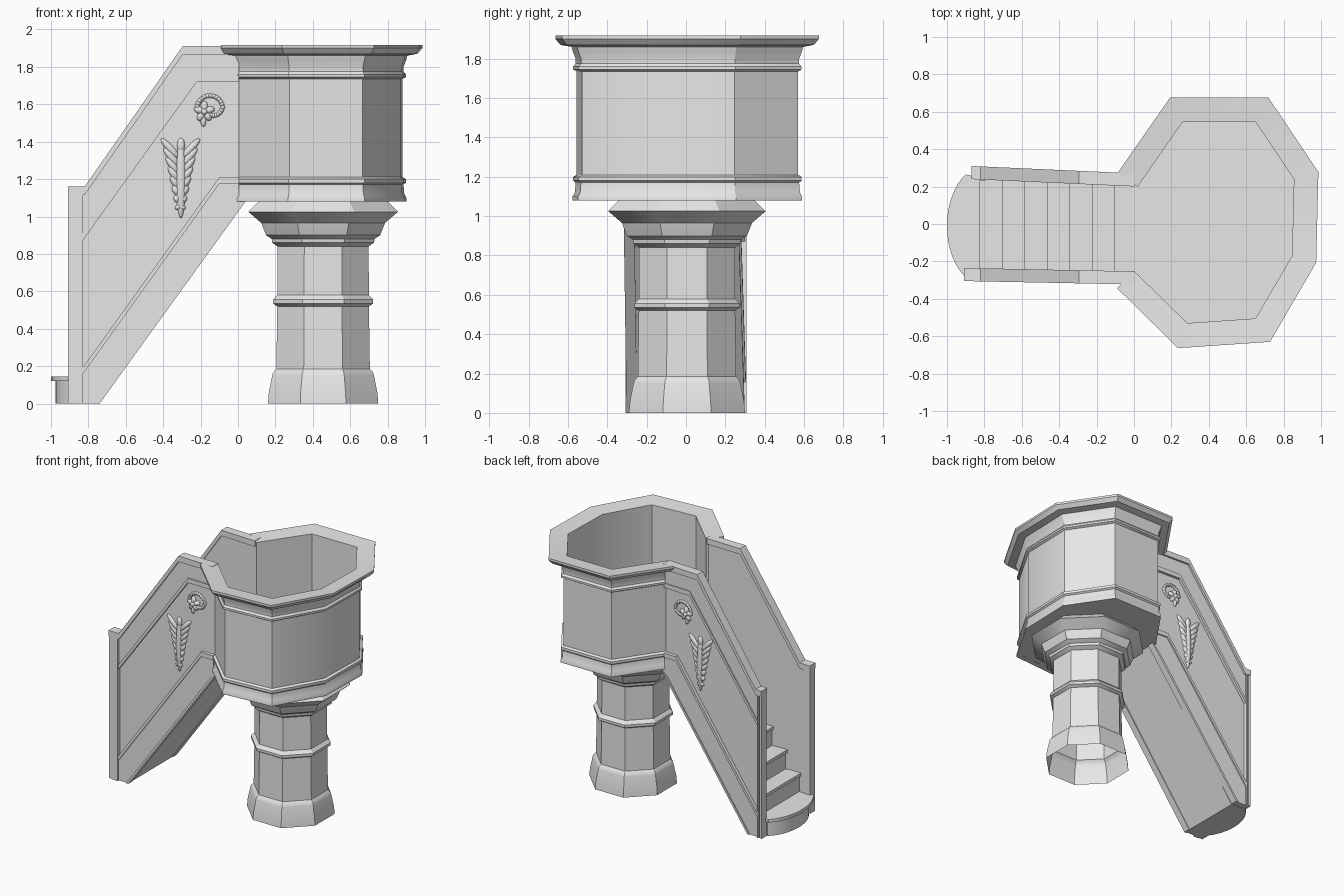
import bpy, bmesh, math
from mathutils import Vector, Matrix

if "Cube" in bpy.data.objects:
    bpy.data.objects.remove(bpy.data.objects["Cube"])

stone = bpy.data.materials.new("grey stone")
stone.use_nodes = True
stone.diffuse_color = (0.8, 0.8, 0.8, 1)
stone.node_tree.nodes["Principled BSDF"].inputs["Base Color"].default_value = (0.8, 0.8, 0.8, 1)


def finish(name, bm, angle=30):
    bmesh.ops.recalc_face_normals(bm, faces=bm.faces)
    mesh = bpy.data.meshes.new(name)
    bm.to_mesh(mesh)
    bm.free()
    mesh.materials.append(stone)
    ob = bpy.data.objects.new(name, mesh)
    bpy.context.collection.objects.link(ob)
    bpy.ops.object.select_all(action='DESELECT')
    ob.select_set(True)
    bpy.context.view_layer.objects.active = ob
    bpy.ops.object.shade_smooth_by_angle(angle=math.radians(angle))
    return ob


def add_solid(bm, bottom, top):
    """Close two matching outlines into a solid."""
    a = [bm.verts.new(p) for p in bottom]
    b = [bm.verts.new(p) for p in top]
    bm.faces.new(a)
    bm.faces.new(b)
    for i in range(len(a)):
        j = (i + 1) % len(a)
        bm.faces.new((a[i], a[j], b[j], b[i]))


def slab(name, outline, z0, z1):
    bm = bmesh.new()
    add_solid(bm, [(x, y, z0) for x, y in outline], [(x, y, z1) for x, y in outline])
    return finish(name, bm)


# Column: octagonal rings stacked along a (half width, height) profile
CX = 0.455
profile = [(.295, 0), (.29, .06), (.272, .15), (.268, .165), (.25, .185), (.245, .52),
           (.268, .535), (.268, .555), (.245, .58), (.243, .84), (.272, .86),
           (.275, .88), (.305, .90), (.325, .95), (.33, .965), (.40, 1.025), (.345, 1.08)]
bm = bmesh.new()
rings = []
for a, z in profile:
    r = a / math.cos(math.pi / 8)
    rings.append([bm.verts.new((CX + r * math.cos(math.pi * (k + .5) / 4),
                                .005 + r * math.sin(math.pi * (k + .5) / 4), z)) for k in range(8)])
for lo, hi in zip(rings, rings[1:]):
    for k in range(8):
        j = (k + 1) % 8
        bm.faces.new((lo[k], lo[j], hi[j], hi[k]))
bm.faces.new(rings[-1])
finish("column", bm)

# Basin: moulded wall swept around an open octagon, gap towards the stairs
plan = [Vector(p) for p in [(.02, .2), (.26, .545), (.65, .545), (.855, .24),
                            (.845, -.17), (.65, -.505), (.285, -.53), (0, -.25)]]


def offset_plan(d):
    normals = [Vector((-(b - a).y, (b - a).x)).normalized() for a, b in zip(plan, plan[1:])]
    out = []
    for i, p in enumerate(plan):
        n0, n1 = normals[max(i - 1, 0)], normals[min(i, len(normals) - 1)]
        out.append(p + (n0 + n1) * (d / (1 + n0.dot(n1))))
    return out


wall = [(0, 1.08), (.045, 1.08), (.045, 1.10), (.034, 1.12), (.03, 1.17), (.042, 1.18),
        (.042, 1.20), (.025, 1.21), (.025, 1.735), (.042, 1.745), (.042, 1.76), (.03, 1.775),
        (.03, 1.80), (.045, 1.84), (.05, 1.86), (.105, 1.87), (.13, 1.90), (.13, 1.917), (0, 1.905)]
bm = bmesh.new()
rows = [[bm.verts.new((p.x, p.y, z)) for p in offset_plan(d)] for d, z in wall]
for i in range(len(rows)):
    a, b = rows[i], rows[(i + 1) % len(rows)]
    for k in range(len(plan) - 1):
        bm.faces.new((a[k], a[k + 1], b[k + 1], b[k]))
for end in (0, -1):
    bm.faces.new([row[end] for row in rows])
finish("basin_wall", bm)
slab("basin_floor", offset_plan(.01), 1.081, 1.2)


# Stair walls: panels cut in side profile, set at a depth from the outer face
def outer_y(x, side):
    return -(.305 + (x + .91) * .02) if side < 0 else .31 - (x + .87) * .045


def panel(name, outline, d0, d1, side):
    bm = bmesh.new()
    add_solid(bm, *[[(x, outer_y(x, side) - side * d, z) for x, z in outline] for d in (d0, d1)])
    return finish(name, bm)


def strip(line, thick):
    return line + [(x, z - thick) for x, z in reversed(line)]


upper_line = [(-.835, .90), (-.22, 1.755), (.005, 1.755)]
lower_line = [(-.835, .185), (-.1, 1.21), (.005, 1.21)]
foot = [(.005, 1.08), (.04, 1.08), (-.74, 0)]


def leaf_blob(bm, x, z, side, length, width, depth, turn):
    """Flattened ball lying on the sunken panel."""
    y = outer_y(x, side) - side * .03
    mat = (Matrix.Translation((x, y, z)) @ Matrix.Rotation(turn, 4, 'Y')
           @ Matrix.Diagonal((width, depth, length, 1)))
    bmesh.ops.create_uvsphere(bm, u_segments=10, v_segments=8, radius=1, matrix=mat)


for side, tag, x0 in ((-1, "front", -.91), (1, "back", -.87)):
    crest = [(-.82, 1.16), (-.295, 1.912), (.005, 1.912)]
    panel(tag + "_stair_panel", [(-.85, 0), (-.85, 1.14)] + [(x, z - .02) for x, z in crest] + foot,
          .03, .06, side)
    panel(tag + "_coping", strip([(x0, 1.16)] + crest, .045), 0, .07, side)
    panel(tag + "_upper_fascia", [(-.835, 1.13)] + [(x, z - .03) for x, z in crest]
          + upper_line[::-1], .016, .05, side)
    panel(tag + "_upper_moulding", strip(upper_line, .035), .008, .05, side)
    panel(tag + "_lower_fascia", lower_line + foot + [(-.835, 0)], .014, .055, side)
    panel(tag + "_lower_moulding", strip(lower_line, .035), .004, .05, side)
    panel(tag + "_soffit_edge", [(-.835, 0), (-.76, 0), (-.025, 1.02), (.04, 1.08), (-.74, 0)][1:],
          .006, .05, side)
    # Newel post with a stepped edge
    panel(tag + "_post", [(x0, 0), (x0, 1.15), (-.85, 1.15), (-.85, 0)], .006, .065, side)
    panel(tag + "_post_face", [(x0 + .03, 0), (x0 + .03, 1.125), (-.83, 1.125), (-.83, 0)],
          0, .06, side)

    # Carved hanging leaf
    bm = bmesh.new()
    leaf_blob(bm, -.305, 1.2, side, .21, .028, .024, 0)
    for i in range(8):
        t = i / 7
        reach = .075 * (1 - t) + .018
        z = 1.365 - .045 * i
        for s in (-1, 1):
            leaf_blob(bm, -.308 + s * reach * .6, z, side, reach * .75, .02, .018, s * (.75 - .3 * t))
    leaf_blob(bm, -.305, 1.38, side, .04, .022, .02, 0)
    finish(tag + "_carved_leaf", bm, 60)

    # Carved flower bud on a curled stem
    bm = bmesh.new()
    for k in range(5):
        a = k * math.tau / 5
        leaf_blob(bm, -.18 + .027 * math.sin(a), 1.56 + .027 * math.cos(a), side, .03, .02, .02, a)
    leaf_blob(bm, -.185, 1.51, side, .03, .016, .015, 0)
    leaf_blob(bm, -.18, 1.56, side, .02, .02, .032, 0)
    for k in range(20):
        a = -1.4 + k * .24
        r = .068 if k < 12 else .068 - .005 * (k - 12)
        leaf_blob(bm, -.15 + r * math.sin(a), 1.578 + r * math.cos(a), side, .012, .015, .014, a)
    finish(tag + "_carved_bud", bm, 60)

# Stair flight: stepped top, sloping underside
RUN, RISE, STEPS = .12, .15, 7
flight = [(-.81, 0)]
for i in range(STEPS):
    x, z = -.81 + RUN * i, .14 + RISE * (i + 1)
    flight += [(x, z), (x + RUN, z)]
flight[-1] = (.03, 1.19)
flight += [(.03, 1.085), (-.745, 0)]
bm = bmesh.new()
add_solid(bm, [(x, -.265, z) for x, z in flight], [(x, .235, z) for x, z in flight])
finish("stair_flight", bm)

# Overhanging tread edges
for i in range(STEPS):
    x, z = -.81 + RUN * i, .14 + RISE * (i + 1)
    slab(f"tread_{i + 1}", [(x - .015, -.25), (x + .1, -.25), (x + .1, .235), (x - .015, .235)],
         z - .02, z + .004)


# Rounded bottom step with a projecting lip
def bow(inset):
    pts = []
    for k in range(17):
        t = math.radians(-60 + 7.5 * k)
        pts.append((-1 + inset + (1 - math.cos(t)) * .2, -.01 + (.275 - inset) * math.sin(t) / math.sin(math.pi / 3)))
    return pts + [(-.78, .235), (-.78, -.255)]


slab("bottom_step", bow(.025), 0, .122)
slab("bottom_step_lip", bow(0), .12, .145)
